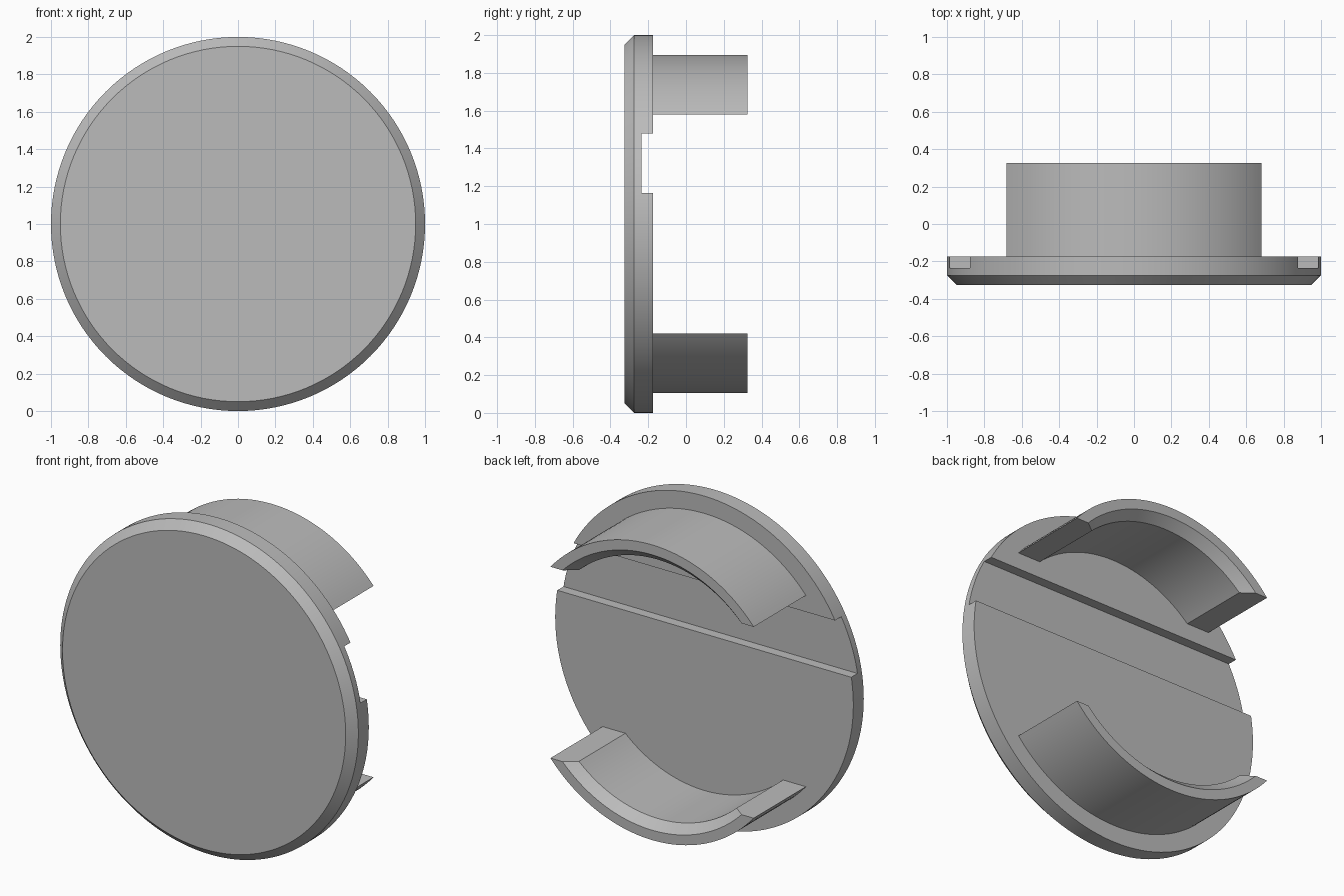
import bpy, bmesh, math

if "Cube" in bpy.data.objects:
    bpy.data.objects.remove(bpy.data.objects["Cube"], do_unlink=True)

grey = bpy.data.materials.new("plain grey")
grey.use_nodes = True
grey.diffuse_color = (0.5, 0.5, 0.5, 1)
grey.node_tree.nodes["Principled BSDF"].inputs["Base Color"].default_value = grey.diffuse_color

BACK = -0.175      # rear face of the disc
TAB_END = 0.325    # free end of the tabs
TAB_CUT = 0.58     # height of the flat tab ends from the disc centre


def make_object(name, bm):
    bmesh.ops.recalc_face_normals(bm, faces=bm.faces)
    mesh = bpy.data.meshes.new(name)
    bm.to_mesh(mesh)
    bm.free()
    mesh.materials.append(grey)
    obj = bpy.data.objects.new(name, mesh)
    bpy.context.collection.objects.link(obj)
    return obj


def smooth(obj):
    bpy.ops.object.select_all(action="DESELECT")
    obj.select_set(True)
    bpy.context.view_layer.objects.active = obj
    bpy.ops.object.shade_smooth_by_angle(angle=math.radians(25))


def make_disc(segments=128):
    # Chamfered disc: stacked circles joined by side faces
    bm = bmesh.new()
    rings = []
    for r, y in [(0.95, -0.325), (1, -0.275), (1, BACK)]:
        angles = [math.tau * i / segments for i in range(segments)]
        rings.append([bm.verts.new((r * math.sin(a), y, 1 + r * math.cos(a))) for a in angles])
    for low, high in zip(rings, rings[1:]):
        for i in range(segments):
            j = (i + 1) % segments
            bm.faces.new((low[i], low[j], high[j], high[i]))
    bm.faces.new(rings[0])
    bm.faces.new(rings[-1])
    return make_object("disc", bm)


def cut_slot(disc):
    # Shallow groove straight across the rear face
    bm = bmesh.new()
    bmesh.ops.create_cube(bm, size=1)
    floor, top, low, high = -0.235, 0.0, 1.165, 1.48
    bmesh.ops.scale(bm, vec=(3, top - floor, high - low), verts=bm.verts)
    bmesh.ops.translate(bm, vec=(0, (floor + top) / 2, (low + high) / 2), verts=bm.verts)
    cutter = make_object("slot_cutter", bm)
    cutter.hide_render = True
    mod = disc.modifiers.new("slot", "BOOLEAN")
    mod.operation = "DIFFERENCE"
    mod.solver = "EXACT"
    mod.object = cutter
    bpy.ops.object.select_all(action="DESELECT")
    disc.select_set(True)
    bpy.context.view_layer.objects.active = disc
    bpy.ops.object.modifier_apply(modifier=mod.name)
    bpy.data.objects.remove(cutter, do_unlink=True)


def make_tab(name, side, steps=48):
    # Curved tab: each profile point sweeps an arc that stops on the flat cut
    profile = [(0.895, BACK - 0.01), (0.895, TAB_END), (0.835, TAB_END),
               (0.785, TAB_END - 0.055), (0.785, BACK - 0.01)]
    bm = bmesh.new()
    arcs = []
    for r, y in profile:
        reach = math.acos(TAB_CUT / r)
        angles = [reach * (2 * i / steps - 1) for i in range(steps + 1)]
        arcs.append([bm.verts.new((r * math.sin(a), y, 1 + side * r * math.cos(a))) for a in angles])
    for a, b in zip(arcs, arcs[1:] + arcs[:1]):
        for i in range(steps):
            bm.faces.new((a[i], a[i + 1], b[i + 1], b[i]))
    for end in (0, -1):
        bm.faces.new([arc[end] for arc in arcs])
    return make_object(name, bm)


disc = make_disc()
cut_slot(disc)
smooth(disc)
for name, side in (("upper_tab", 1), ("lower_tab", -1)):
    smooth(make_tab(name, side))
